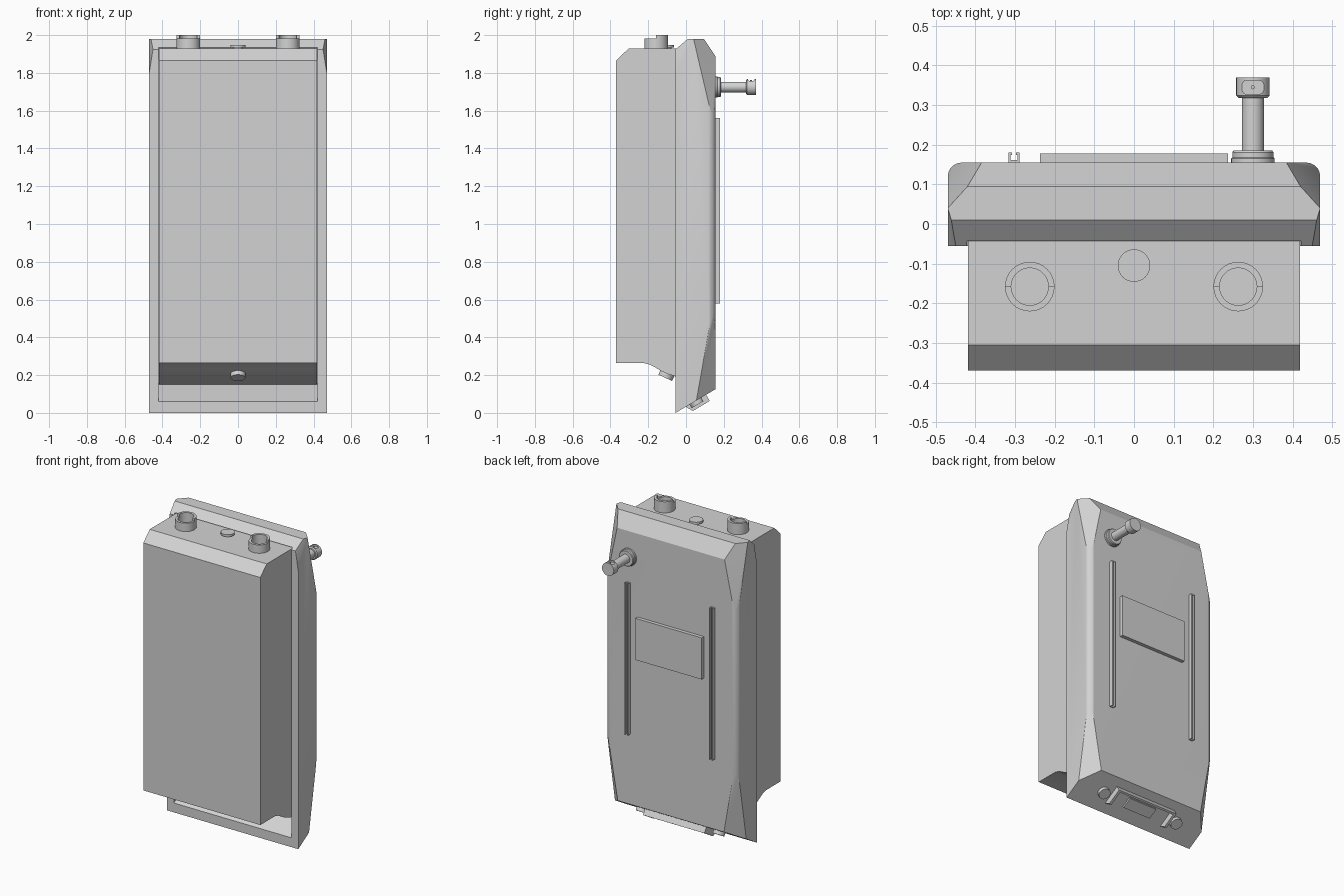
import bpy, bmesh, math
from mathutils import Vector

cube = bpy.data.objects.get("Cube")
if cube:
    bpy.data.objects.remove(cube, do_unlink=True)

grey = bpy.data.materials.new("light grey")
grey.use_nodes = True
grey.diffuse_color = (0.65, 0.65, 0.65, 1)
grey.node_tree.nodes["Principled BSDF"].inputs["Base Color"].default_value = (0.65, 0.65, 0.65, 1)


def finish(name, bm, smooth=True):
    bmesh.ops.recalc_face_normals(bm, faces=bm.faces)
    mesh = bpy.data.meshes.new(name)
    bm.to_mesh(mesh)
    bm.free()
    mesh.materials.append(grey)
    ob = bpy.data.objects.new(name, mesh)
    bpy.context.collection.objects.link(ob)
    if smooth:
        bpy.ops.object.select_all(action='DESELECT')
        ob.select_set(True)
        bpy.context.view_layer.objects.active = ob
        bpy.ops.object.shade_smooth_by_angle(angle=math.radians(25))
    return ob


def prism(points, place, a, b):
    """Extrude a 2D outline from a to b; place(u, v, t) gives the 3D position."""
    bm = bmesh.new()
    lo, hi = [[bm.verts.new(place(u, v, t)) for u, v in points] for t in (a, b)]
    bm.faces.new(lo)
    bm.faces.new(hi)
    for i in range(len(points)):
        j = (i + 1) % len(points)
        bm.faces.new((lo[i], lo[j], hi[j], hi[i]))
    bmesh.ops.recalc_face_normals(bm, faces=bm.faces)
    return bm


def lathe(name, profile, centre, axis=(0, 0, 1), start=0, sweep=math.tau, closed=False):
    """Spin a (radius, height) profile round an axis."""
    bm = bmesh.new()
    vs = [bm.verts.new((r * math.cos(start), r * math.sin(start), h)) for r, h in profile]
    if closed:
        geom = [bm.faces.new(vs)]
    else:
        geom = vs + [bm.edges.new(p) for p in zip(vs, vs[1:])]
    bmesh.ops.spin(bm, geom=geom, cent=(0, 0, 0), axis=(0, 0, 1), angle=sweep,
                   steps=round(32 * sweep / math.tau))
    bmesh.ops.remove_doubles(bm, verts=bm.verts, dist=0.0002)
    turn = Vector((0, 0, 1)).rotation_difference(Vector(axis))
    for v in bm.verts:
        v.co = turn @ v.co + Vector(centre)
    return finish(name, bm)


def carve(ob, cutter):
    mod = ob.modifiers.new("carve", 'BOOLEAN')
    mod.operation, mod.solver, mod.object = 'DIFFERENCE', 'EXACT', cutter
    bpy.context.view_layer.objects.active = ob
    bpy.ops.object.modifier_apply(modifier=mod.name)
    bpy.data.objects.remove(cutter, do_unlink=True)


def side(u, v, t):        # outline in y, z, extruded along x
    return (t, u, v)


def plan(u, v, t):        # outline in x, y, extruded along z
    return (u, v, t)


def rect(a, b, c, d):
    return [(a, c), (b, c), (b, d), (a, d)]


# Rear cover: side outline, rounded back corners, sliced corner facets
bm = prism([(-.055, 0), (.155, .125), (.155, 1.89), (.095, 1.98), (.01, 1.98), (-.055, 1.925)],
           side, -.47, .47)
edges = [e for e in bm.edges if all(v.co.y > .15 for v in e.verts)
         and abs(e.verts[0].co.z - e.verts[1].co.z) > 1]
bmesh.ops.bevel(bm, geom=edges, offset=.035, segments=5, profile=.5, affect='EDGES')
facets = [
    [(.47, .04, 1.98), (.42, .095, 1.98), (.47, .135, 1.575)],
    [(.47, .055, .065), (.38, .155, .125), (.47, .135, .52)],
    [(.45, -.055, 1.925), (.47, -.055, 1.80), (.47, .04, 1.98)],
]
for s in (-1, 1):
    for pts in facets:
        a, b, c = [Vector((s * x, y, z)) for x, y, z in pts]
        n = (b - a).cross(c - a).normalized()
        if n.x * s < 0:
            n.negate()
        cut = bmesh.ops.bisect_plane(bm, geom=bm.verts[:] + bm.edges[:] + bm.faces[:], dist=1e-5,
                                     plane_co=a, plane_no=n, clear_outer=True)
        bmesh.ops.holes_fill(bm, edges=[e for e in bm.edges if e.is_boundary], sides=0)
cover = finish("rear_cover", bm)
hollow = finish("cover_hollow", prism(
    [(-.1, .034), (.105, .155), (.105, 1.87), (.065, 1.935), (-.1, 1.935)],
    side, -.421, .421), False)
carve(cover, hollow)

# Main tank set into the cover, with a scooped underside
finish("main_tank", prism(
    [(-.37, .263), (-.22, .263), (-.19, .255), (-.16, .239), (-.13, .221), (-.1, .207),
     (-.055, .193), (.1, .15), (.1, 1.85), (.06, 1.928), (-.305, 1.928), (-.37, 1.865)],
    side, -.419, .419))

# Stepped ring necks on the top
for label, s in (("left", 1), ("right", -1)):
    for part, start, top in (("back", 0, 2.0), ("front", math.pi, 1.982)):
        lathe(f"{label}_neck_{part}", rect(.047, .0625, 1.92, top), (s * .263, -.158, 0),
              start=start, sweep=math.pi, closed=True)

# Button on the top and outlet on the underside
lathe("top_button", [(0, 0), (.027, 0), (.027, .012), (.041, .012), (.041, .026), (0, .026)],
      (0, -.105, 1.922))
lathe("bottom_outlet", [(0, 0), (.04, 0), (.04, .04), (0, .04)], (0, -.093, .222), (0, -.42, -.907))

# Handle: flange, shaft and slotted head
lathe("handle", [(0, 0), (.055, 0), (.055, .01), (.052, .013), (.052, .026), (.048, .031),
                 (.028, .031), (.028, .17), (0, .17)], (.3, .155, 1.725), (0, 1, 0))
head = lathe("handle_head", [(0, 0), (.036, 0), (.042, .006), (.042, .052), (0, .052)],
             (.3, .318, 1.725), (0, 1, 0))
bm = prism(rect(.272, .328, .328, .362), plan, 1.756, 1.8)
bmesh.ops.bevel(bm, geom=[e for e in bm.edges if abs(e.verts[0].co.z - e.verts[1].co.z) > .01],
                offset=.012, segments=4, profile=.5, affect='EDGES')
carve(head, finish("slot_cutter", bm, False))
lathe("head_pin", [(0, 0), (.005, 0), (.005, .008), (0, .008)], (.3, .345, 1.754))

# Back rails with an open channel, and the plate between them
channel = [(-.0135, 0), (.0135, 0), (.0135, .026), (.005, .026), (.005, .02), (.009, .02),
           (.009, .007), (-.009, .007), (-.009, .02), (-.005, .02), (-.005, .026), (-.0135, .026)]
for label, x in (("left", .303), ("right", -.303)):
    finish(f"{label}_rail", prism([(x + u, .154 + v) for u, v in channel], plan, .58, 1.56), False)
finish("back_plate", prism(rect(-.237, .237, .15, .178), plan, 1.083, 1.352), False)

# Fittings on the sloped underside of the cover
along, out = Vector((0, .859, .511)), Vector((0, .511, -.859))
corner = Vector((0, -.055, 0))


def slope(u, v, t):
    return corner + along * u + out * v + Vector((t, 0, 0))


finish("bracket_bar", prism(rect(.176, .188, -.01, .038), slope, -.22, .22), False)
finish("bottom_plate", prism(rect(.085, .155, -.01, .012), slope, -.1, .1), False)
for label, s in (("left", 1), ("right", -1)):
    finish(f"{label}_bracket_arm", prism([(.06, -.004), (.084, .038), (.187, .038), (.187, -.004)],
                                         slope, s * .203, s * .2195), False)
    lathe(f"{label}_bottom_knob", [(0, 0), (.036, 0), (.036, .025), (0, .025)],
          slope(.122, -.003, s * .275), out)
